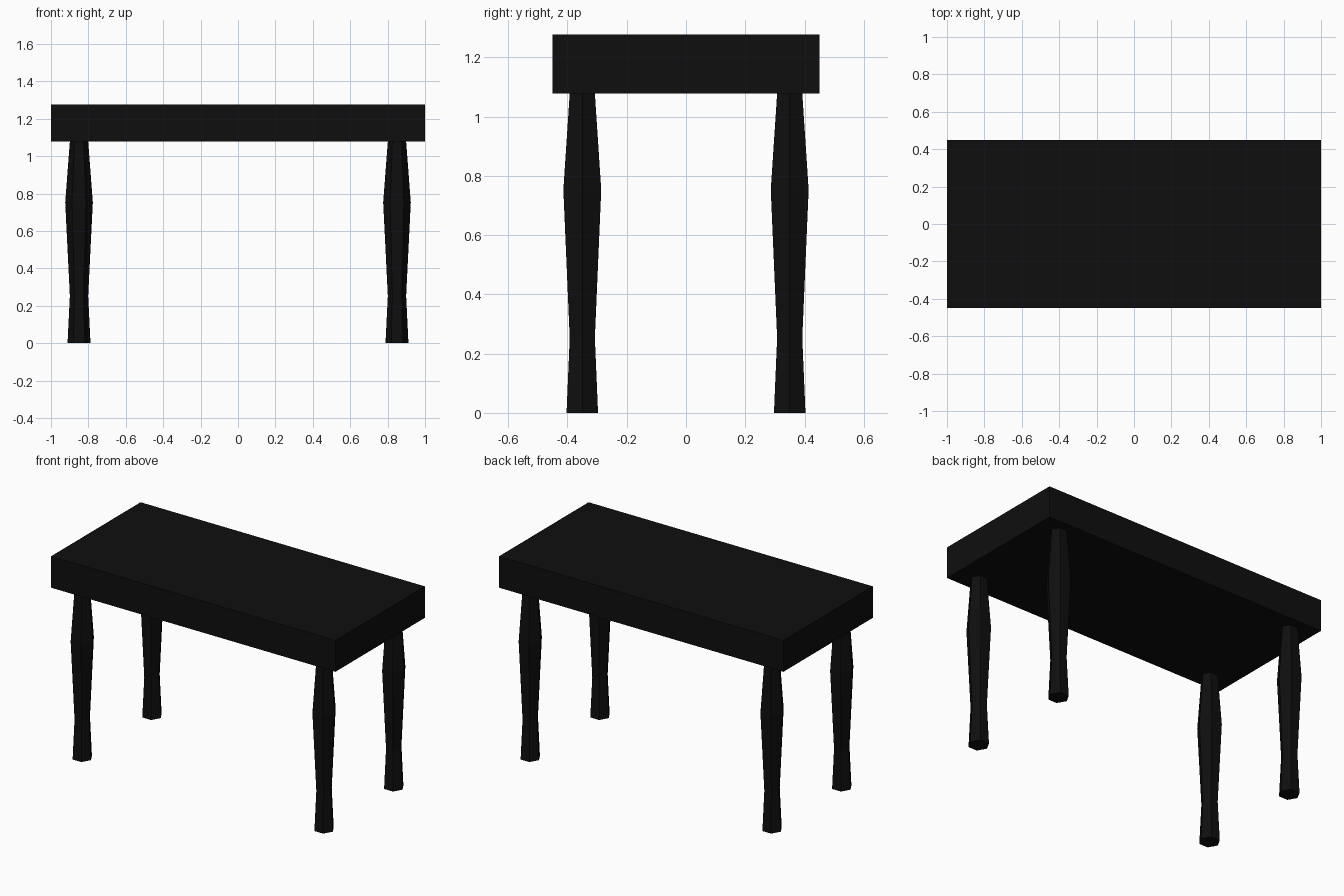
import bpy, bmesh, math

if "Cube" in bpy.data.objects:
    bpy.data.objects.remove(bpy.data.objects["Cube"])

black = bpy.data.materials.new("black")
black.diffuse_color = (0.0045, 0.0045, 0.0045, 1)
black.use_nodes = True
black.node_tree.nodes["Principled BSDF"].inputs["Base Color"].default_value = black.diffuse_color

TOP_Z, BOTTOM_Z = 1.277, 1.078


def add_object(name, bm):
    bmesh.ops.recalc_face_normals(bm, faces=bm.faces)
    mesh = bpy.data.meshes.new(name)
    bm.to_mesh(mesh)
    bm.free()
    mesh.materials.append(black)
    obj = bpy.data.objects.new(name, mesh)
    bpy.context.collection.objects.link(obj)
    return obj


# Thick rectangular table top
bm = bmesh.new()
bmesh.ops.create_cube(bm, size=1)
bmesh.ops.scale(bm, vec=(2.0, 0.9, TOP_Z - BOTTOM_Z), verts=bm.verts)
bmesh.ops.translate(bm, vec=(0, 0, (TOP_Z + BOTTOM_Z) / 2), verts=bm.verts)
add_object("table_top", bm)

# Six-sided turned legs: (radius, height) profile
PROFILE = [(0.0614, 0.0), (0.049, 0.253), (0.0738, 0.753), (0.049, BOTTOM_Z)]
SIDES = 6


def leg(name, x, y):
    bm = bmesh.new()
    rings = []
    for r, z in PROFILE:
        angles = [math.tau * i / SIDES for i in range(SIDES)]
        rings.append([bm.verts.new((x + r * math.cos(a), y + r * math.sin(a), z))
                      for a in angles])
    for low, high in zip(rings, rings[1:]):
        for i in range(SIDES):
            j = (i + 1) % SIDES
            bm.faces.new((low[i], low[j], high[j], high[i]))
    bm.faces.new(rings[0][::-1])
    bm.faces.new(rings[-1])
    add_object(name, bm)


for x_name, x in (("left", -0.85), ("right", 0.85)):
    for y_name, y in (("front", -0.35), ("back", 0.35)):
        leg(f"{y_name}_{x_name}_leg", x, y)
